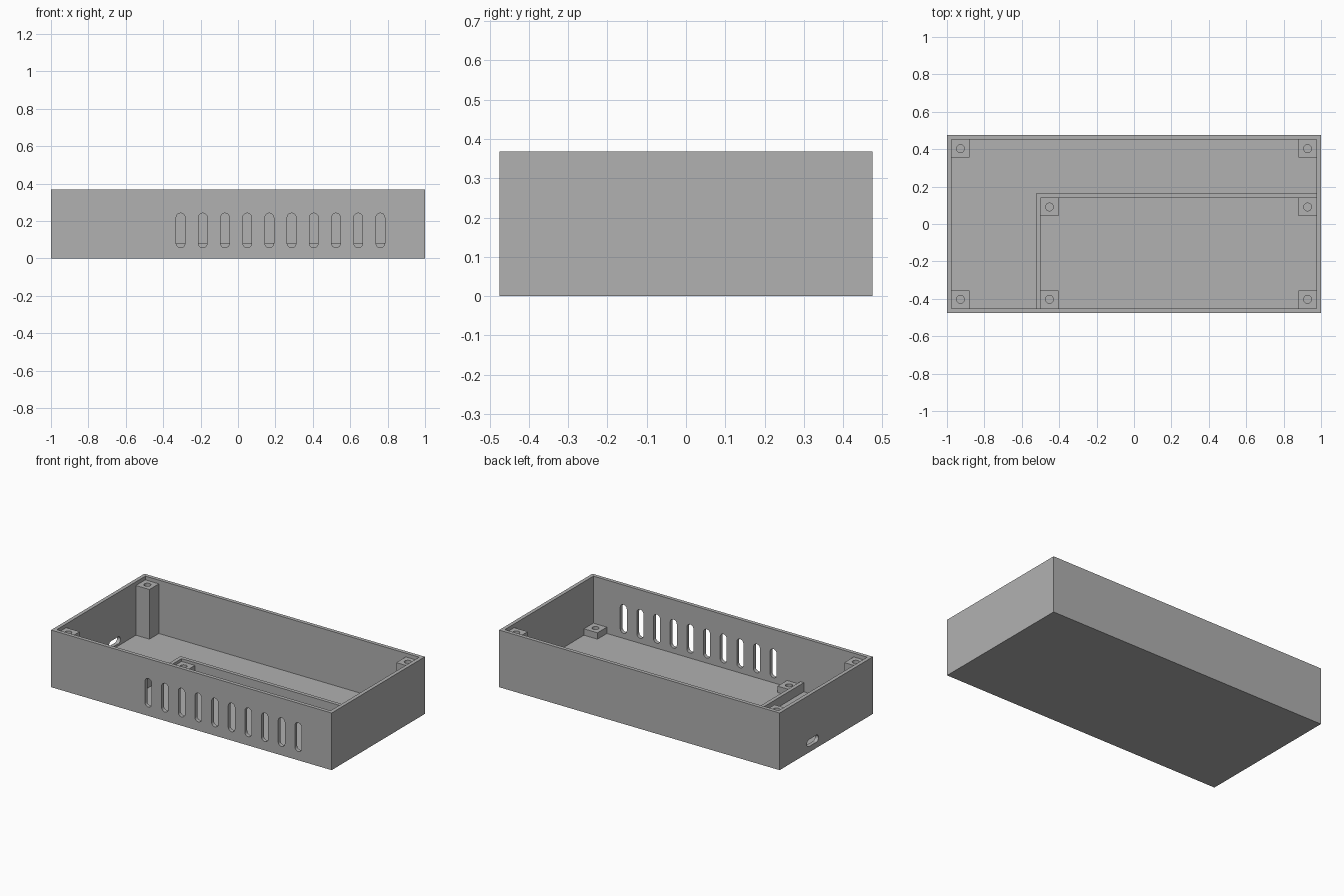
import bpy, bmesh
from math import cos, sin, pi
from mathutils import Vector, Matrix

if "Cube" in bpy.data.objects:
    bpy.data.objects.remove(bpy.data.objects["Cube"])

W, D, H = 2.0, 0.95, 0.368      # outer size
T = 0.024                       # wall and floor thickness
IX, IY = W / 2 - T, D / 2 - T   # inner wall positions
POST, HOLE = 0.096, 0.021       # post width, screw hole radius
LAP = 0.006                     # overlap into the neighbouring part

grey = bpy.data.materials.new("plastic grey")
grey.use_nodes = True
grey.diffuse_color = (0.44, 0.44, 0.44, 1)
grey.node_tree.nodes["Principled BSDF"].inputs["Base Color"].default_value = (0.44, 0.44, 0.44, 1)


def finish(name, bm):
    bmesh.ops.recalc_face_normals(bm, faces=bm.faces)
    mesh = bpy.data.meshes.new(name)
    bm.to_mesh(mesh)
    bm.free()
    mesh.materials.append(grey)
    obj = bpy.data.objects.new(name, mesh)
    bpy.context.collection.objects.link(obj)
    return obj


def add_box(bm, lo, hi):
    lo, hi = Vector(lo), Vector(hi)
    m = Matrix.Translation((lo + hi) / 2) @ Matrix.Diagonal((*(hi - lo), 1))
    bmesh.ops.create_cube(bm, size=1, matrix=m)


def add_slot(bm, center, along, across, through, length, radius, depth):
    """Prism with round ends; a length of 2 * radius makes a cylinder."""
    center, along, across, through = map(Vector, (center, along, across, through))
    steps, ring = 12, []
    for side in (1, -1):
        for i in range(steps + 1):
            a = pi * i / steps
            ring.append(side * (along * (length / 2 - radius + radius * sin(a)) + across * radius * cos(a)))
    face = bm.faces.new([bm.verts.new(center + p - through * depth / 2) for p in ring])
    extruded = bmesh.ops.extrude_face_region(bm, geom=[face])["geom"]
    moved = [v for v in extruded if isinstance(v, bmesh.types.BMVert)]
    bmesh.ops.translate(bm, verts=moved, vec=through * depth)
    bmesh.ops.remove_doubles(bm, verts=bm.verts, dist=1e-5)


def cut(obj, bm):
    cutter = finish("cutter", bm)
    cutter.hide_render = True
    mod = obj.modifiers.new("cut", 'BOOLEAN')
    mod.operation, mod.solver, mod.object = 'DIFFERENCE', 'EXACT', cutter
    bpy.context.view_layer.objects.active = obj
    bpy.ops.object.modifier_apply(modifier=mod.name)
    bpy.data.objects.remove(cutter)


X, Y, Z = (1, 0, 0), (0, 1, 0), (0, 0, 1)

# Open case
bm = bmesh.new()
add_box(bm, (-W / 2, -D / 2, 0), (W / 2, D / 2, H))
case = finish("case", bm)
bm = bmesh.new()
add_box(bm, (-IX, -IY, T), (IX, IY, H + 0.1))
cut(case, bm)

# Front vents and the cable opening in the side
bm = bmesh.new()
for i in range(10):
    add_slot(bm, (-0.307 + 0.1187 * i, -D / 2, 0.149), Z, X, Y, 0.185, 0.0235, 0.1)
add_slot(bm, (-W / 2, 0.138, 0.06), Y, Z, X, 0.118, 0.0225, 0.1)
cut(case, bm)

# Low L-shaped divider
bm = bmesh.new()
PX, PY, PZ = -0.5, 0.139, 0.083
outline = [(PX - T, -IY - LAP), (PX, -IY - LAP), (PX, PY), (IX + LAP, PY),
           (IX + LAP, PY + T), (PX - T, PY + T)]
base = bm.faces.new([bm.verts.new((x, y, T - LAP)) for x, y in outline])
top = bmesh.ops.extrude_face_region(bm, geom=[base])["geom"]
bmesh.ops.translate(bm, verts=[v for v in top if isinstance(v, bmesh.types.BMVert)],
                    vec=(0, 0, PZ - T + LAP))
finish("divider", bm)


# Screw posts: tall ones for the lid, short ones for the board
def post(name, corner_x, corner_y, sx, sy, height):
    """Post tucked into a corner, growing from it in direction (sx, sy)."""
    xs = sorted((corner_x - sx * LAP, corner_x + sx * POST))
    ys = sorted((corner_y - sy * LAP, corner_y + sy * POST))
    bm = bmesh.new()
    add_box(bm, (xs[0], ys[0], T - LAP), (xs[1], ys[1], height))
    obj = finish(name, bm)
    bm = bmesh.new()
    center = (corner_x + sx * POST / 2, corner_y + sy * POST / 2, T + 0.5)
    add_slot(bm, center, X, Y, Z, 2 * HOLE, HOLE, 1.0)
    cut(obj, bm)


TALL, SHORT = H - T, 0.065
post("lid_post_front_right", -IX, -IY, 1, 1, TALL)
post("lid_post_back_right", -IX, IY, 1, -1, TALL)
post("lid_post_back_left", IX, IY, -1, -1, TALL)
post("board_post_front_right", PX, -IY, 1, 1, SHORT)
post("board_post_back_right", PX, PY, 1, -1, SHORT)
post("board_post_front_left", IX, -IY, -1, 1, SHORT)
post("board_post_back_left", IX, PY, -1, -1, SHORT)
